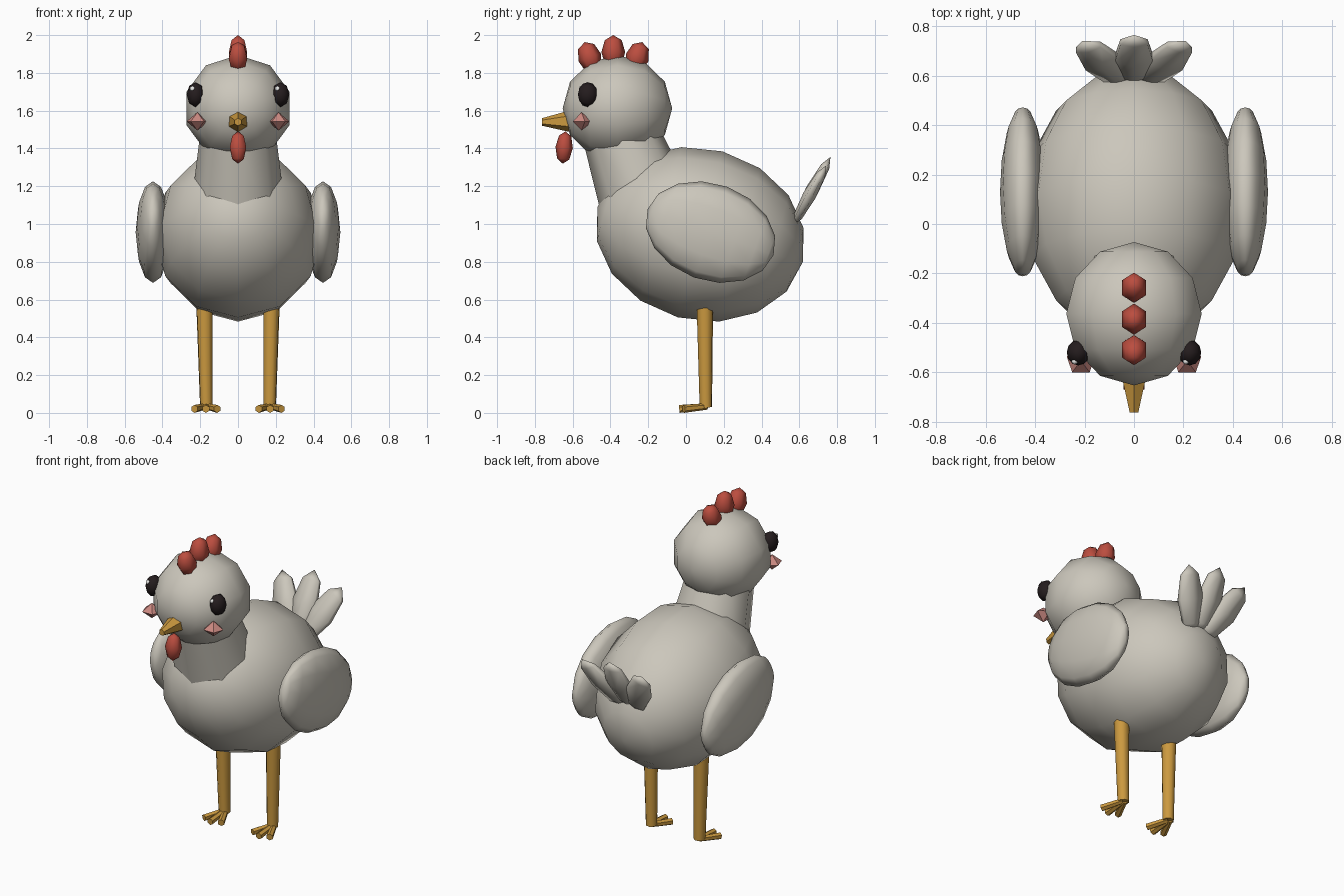
import bpy, bmesh
from math import sin, cos, pi, radians
from mathutils import Matrix, Vector

if "Cube" in bpy.data.objects:
    bpy.data.objects.remove(bpy.data.objects["Cube"])


def material(name, rgb):
    m = bpy.data.materials.new(name)
    m.diffuse_color = (*rgb, 1)
    m.use_nodes = True
    m.node_tree.nodes["Principled BSDF"].inputs["Base Color"].default_value = m.diffuse_color
    return m


FEATHER = material("feather_grey", (0.60, 0.57, 0.50))
RED = material("comb_red", (0.50, 0.075, 0.05))
YELLOW = material("leg_yellow", (0.60, 0.32, 0.05))
BLACK = material("eye_black", (0.018, 0.012, 0.013))
PINK = material("cheek_pink", (0.60, 0.25, 0.22))
WHITE = material("glint_white", (0.85, 0.85, 0.83))


def rot(x=0, z=0):
    return Matrix.Rotation(radians(x), 4, 'X') @ Matrix.Rotation(radians(z), 4, 'Z')


def finish(bm, name, mat, angle):
    bmesh.ops.recalc_face_normals(bm, faces=bm.faces)
    me = bpy.data.meshes.new(name)
    bm.to_mesh(me)
    bm.free()
    me.materials.append(mat)
    for p in me.polygons:
        p.use_smooth = angle > 0
    if angle:
        me.set_sharp_from_angle(angle=radians(angle))
    ob = bpy.data.objects.new(name, me)
    bpy.context.collection.objects.link(ob)
    return ob


def ellipsoid(name, mat, centre, radii, segs, rings, turn=Matrix(), angle=80):
    """Ball with poles on its local y axis and a vertex row on local +z."""
    bm = bmesh.new()
    M = Matrix.Translation(centre) @ turn @ Matrix.Diagonal((*radii, 1))
    start = bm.verts.new(M @ Vector((0, -1, 0)))
    end = bm.verts.new(M @ Vector((0, 1, 0)))
    loops = []
    for i in range(1, rings):
        a = pi * i / rings
        loops.append([bm.verts.new(M @ Vector((sin(a) * sin(2 * pi * j / segs), -cos(a),
                                               sin(a) * cos(2 * pi * j / segs))))
                      for j in range(segs)])
    for j in range(segs):
        k = (j + 1) % segs
        bm.faces.new((start, loops[0][j], loops[0][k]))
        bm.faces.new((end, loops[-1][k], loops[-1][j]))
        for a, b in zip(loops, loops[1:]):
            bm.faces.new((a[j], b[j], b[k], a[k]))
    return finish(bm, name, mat, angle)


def rod(name, mat, p, q, r1, r2, segs, angle=50):
    """Tapered rod from p to q."""
    p, q = Vector(p), Vector(q)
    d = q - p
    bm = bmesh.new()
    bmesh.ops.create_cone(bm, cap_ends=True, segments=segs, radius1=r1, radius2=r2,
                          depth=d.length,
                          matrix=Matrix.Translation((p + q) / 2)
                          @ d.to_track_quat('Z', 'Y').to_matrix().to_4x4())
    return finish(bm, name, mat, angle)


# Body, neck and head
ellipsoid("body", FEATHER, (0, 0.075, 0.945), (0.445, 0.563, 0.455), 12, 8, rot(-15))
rod("neck", FEATHER, (0, -0.2, 1.08), (0, -0.35, 1.48), 0.25, 0.2, 8)
ellipsoid("head", FEATHER, (0, -0.363, 1.612), (0.288, 0.29, 0.282), 10, 6)

# Comb, wattle and beak
for n, (y, z, h, tilt) in enumerate([(-0.51, 1.882, 0.085, 18),
                                     (-0.385, 1.91, 0.09, 0),
                                     (-0.258, 1.882, 0.085, -18)]):
    ellipsoid(f"comb_{n + 1}", RED, (0, y, z), (0.056, h, 0.063), 6, 4, rot(90 + tilt))
ellipsoid("wattle", RED, (0, -0.645, 1.405), (0.05, 0.086, 0.046), 6, 4, rot(85))
rod("beak", YELLOW, (0, -0.58, 1.545), (0, -0.762, 1.54), 0.066, 0.02, 6, 30)

# Tail feathers
for n, s in (("left", -1), ("middle", 0), ("right", 1)):
    ellipsoid(f"tail_feather_{n}", FEATHER,
              (0.125 * s, 0.668 - 0.015 * abs(s), 1.18 - 0.03 * abs(s)),
              (0.09, 0.2, 0.035), 6, 4, rot(61, -25 * s))

for side, s in (("left", -1), ("right", 1)):
    # Wing
    ellipsoid(f"wing_{side}", FEATHER, (0.45 * s, 0.13, 0.957), (0.092, 0.355, 0.256),
              12, 8, rot(-20))
    # Eye, glint and cheek
    ellipsoid(f"eye_{side}", BLACK, (0.225 * s, -0.52, 1.685), (0.047, 0.052, 0.066), 8, 6)
    ellipsoid(f"eye_glint_{side}", WHITE, (0.225 * s - 0.015, -0.556, 1.715),
              (0.015, 0.012, 0.016), 6, 4)
    ellipsoid(f"cheek_{side}", PINK, (0.215 * s, -0.553, 1.543), (0.06, 0.048, 0.058),
              5, 2, rot(-90), 0)
    # Leg and toes
    rod(f"leg_{side}", YELLOW, (0.168 * s, 0.105, 0.03), (0.177 * s, 0.1, 0.56),
        0.034, 0.045, 8)
    for n, (dx, y) in enumerate([(-0.06, -0.012), (0, -0.036), (0.06, -0.012)]):
        rod(f"toe_{side}_{n + 1}", YELLOW, (0.17 * s + dx * 0.1, 0.11, 0.034),
            (0.17 * s + dx, y, 0.021), 0.017, 0.021, 6, 30)
